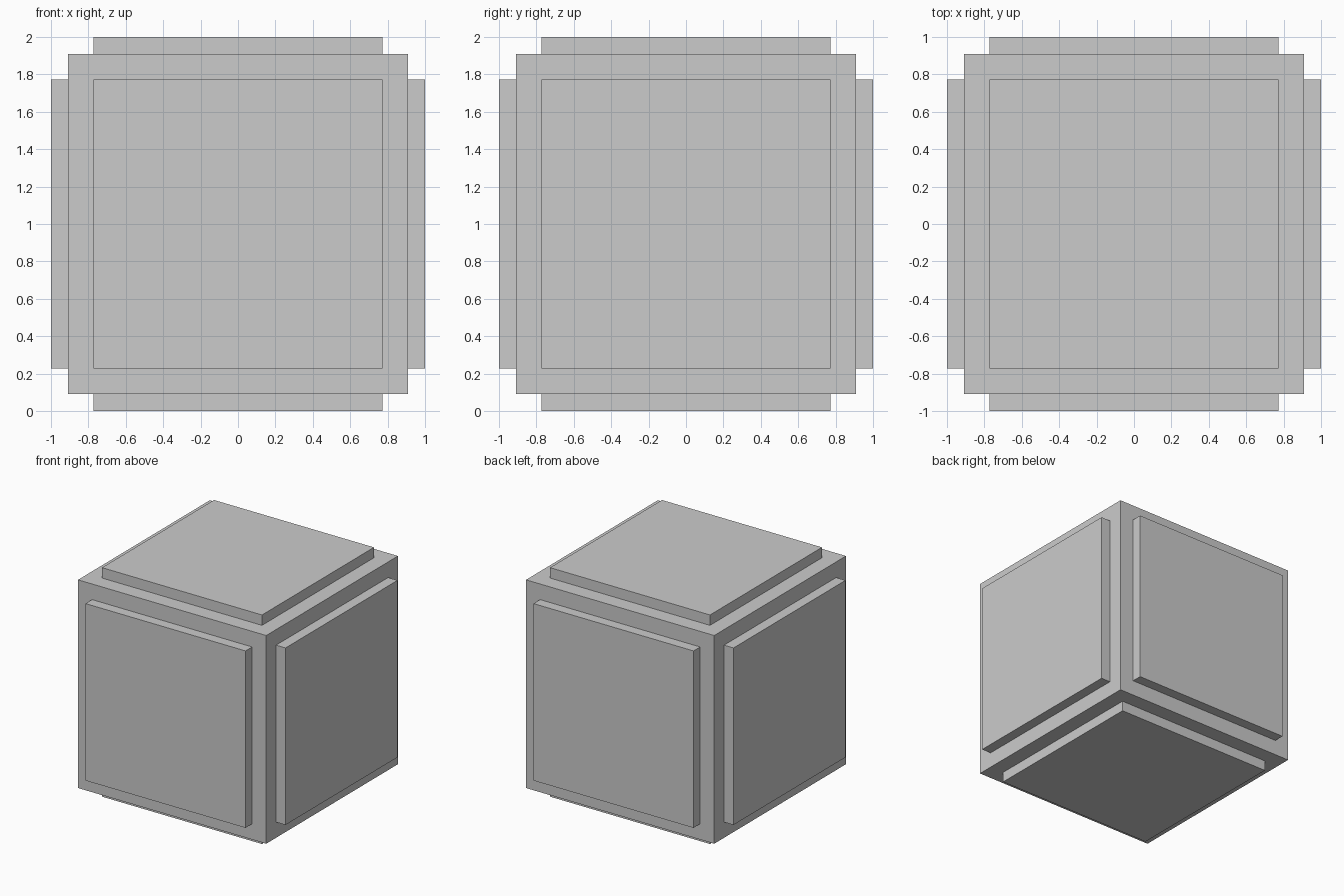
import bpy, bmesh
from mathutils import Matrix

if "Cube" in bpy.data.objects:
    bpy.data.objects.remove(bpy.data.objects["Cube"])

HALF = 1 / 1.1          # half size of the core cube
MARGIN = 0.15 / 1.1     # border left around each raised panel
RAISE = 1 - HALF        # how far panels stand out

# Core cube, centred so the bottom panel rests on z = 0
bm = bmesh.new()
bmesh.ops.create_cube(bm, size=2 * HALF, matrix=Matrix.Translation((0, 0, 1)))

# Raised square panel on every side: inset each face, then extrude it outwards
panels = bm.faces[:]
bmesh.ops.inset_individual(bm, faces=panels, thickness=MARGIN, use_even_offset=True)
for face in panels:
    face.normal_update()
    normal = face.normal.copy()
    raised = bmesh.ops.extrude_discrete_faces(bm, faces=[face])["faces"][0]
    bmesh.ops.translate(bm, verts=raised.verts[:], vec=normal * RAISE)

bmesh.ops.recalc_face_normals(bm, faces=bm.faces[:])
mesh = bpy.data.meshes.new("panelled_cube")
bm.to_mesh(mesh)
bm.free()
bpy.context.collection.objects.link(bpy.data.objects.new("panelled_cube", mesh))
